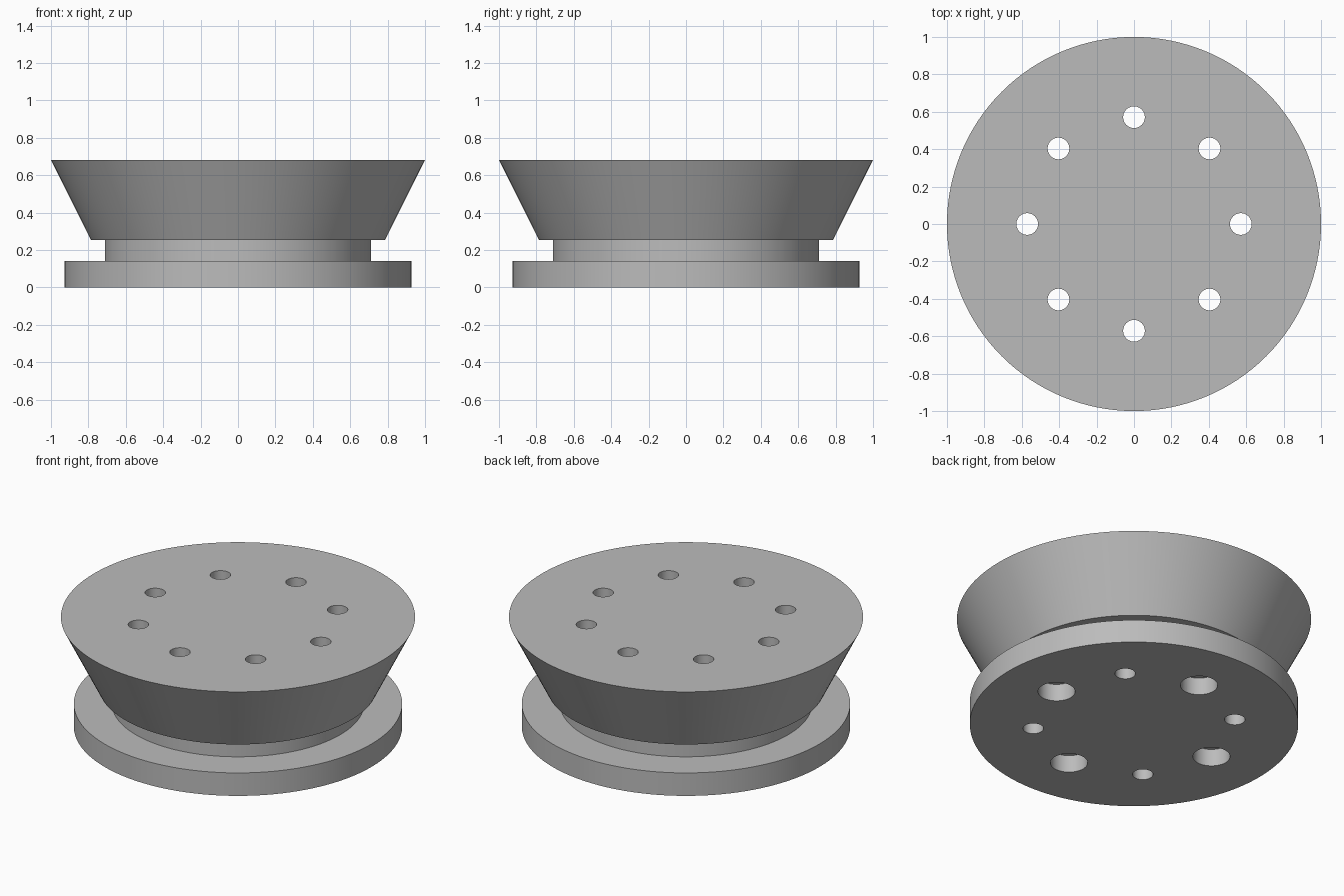
import bpy, bmesh, math

if "Cube" in bpy.data.objects:
    bpy.data.objects.remove(bpy.data.objects["Cube"])

grey = bpy.data.materials.new("plain grey")
grey.diffuse_color = (0.5, 0.5, 0.5, 1)
grey.use_nodes = True
grey.node_tree.nodes["Principled BSDF"].inputs["Base Color"].default_value = grey.diffuse_color


def lathe(name, profile, segments, location=(0, 0, 0)):
    """Closed solid of revolution from (radius, height) points, bottom to top."""
    bm = bmesh.new()
    rings = [[bm.verts.new((r * math.cos(2 * math.pi * i / segments),
                            r * math.sin(2 * math.pi * i / segments), z))
              for i in range(segments)] for r, z in profile]
    for a, b in zip(rings, rings[1:]):
        for i in range(segments):
            j = (i + 1) % segments
            bm.faces.new((a[i], a[j], b[j], b[i]))
    bm.faces.new(rings[0][::-1])
    bm.faces.new(rings[-1])
    mesh = bpy.data.meshes.new(name)
    bm.to_mesh(mesh)
    bm.free()
    obj = bpy.data.objects.new(name, mesh)
    obj.location = location
    mesh.materials.append(grey)
    bpy.context.collection.objects.link(obj)
    return obj


# Turned body: base flange, neck and flared top
body = lathe("flanged_hub", [(0.927, 0), (0.927, 0.143), (0.712, 0.143),
                             (0.712, 0.255), (0.787, 0.255), (1, 0.682)], 128)

# Ring of eight through holes; those on the axes are counterbored from below
for k in range(8):
    angle = k * math.pi / 4
    spot = (0.571 * math.cos(angle), 0.571 * math.sin(angle), 0)
    profile = [(0.058, -0.1), (0.058, 0.8)]
    if k % 2 == 0:
        profile = [(0.105, -0.1), (0.105, 0.107), (0.058, 0.107), (0.058, 0.8)]
    cutter = lathe("bolt_hole_cutter", profile, 40, spot)
    cutter.hide_render = True
    cutter.hide_set(True)
    cut = body.modifiers.new("bolt_hole", 'BOOLEAN')
    cut.operation = 'DIFFERENCE'
    cut.solver = 'EXACT'
    cut.object = cutter

# Apply the cuts, remove the cutters, then smooth the round walls
bpy.context.view_layer.objects.active = body
body.select_set(True)
for modifier in list(body.modifiers):
    bpy.ops.object.modifier_apply(modifier=modifier.name)
for obj in list(bpy.data.objects):
    if obj != body:
        bpy.data.objects.remove(obj)
bpy.ops.object.shade_smooth_by_angle(angle=math.radians(30))
